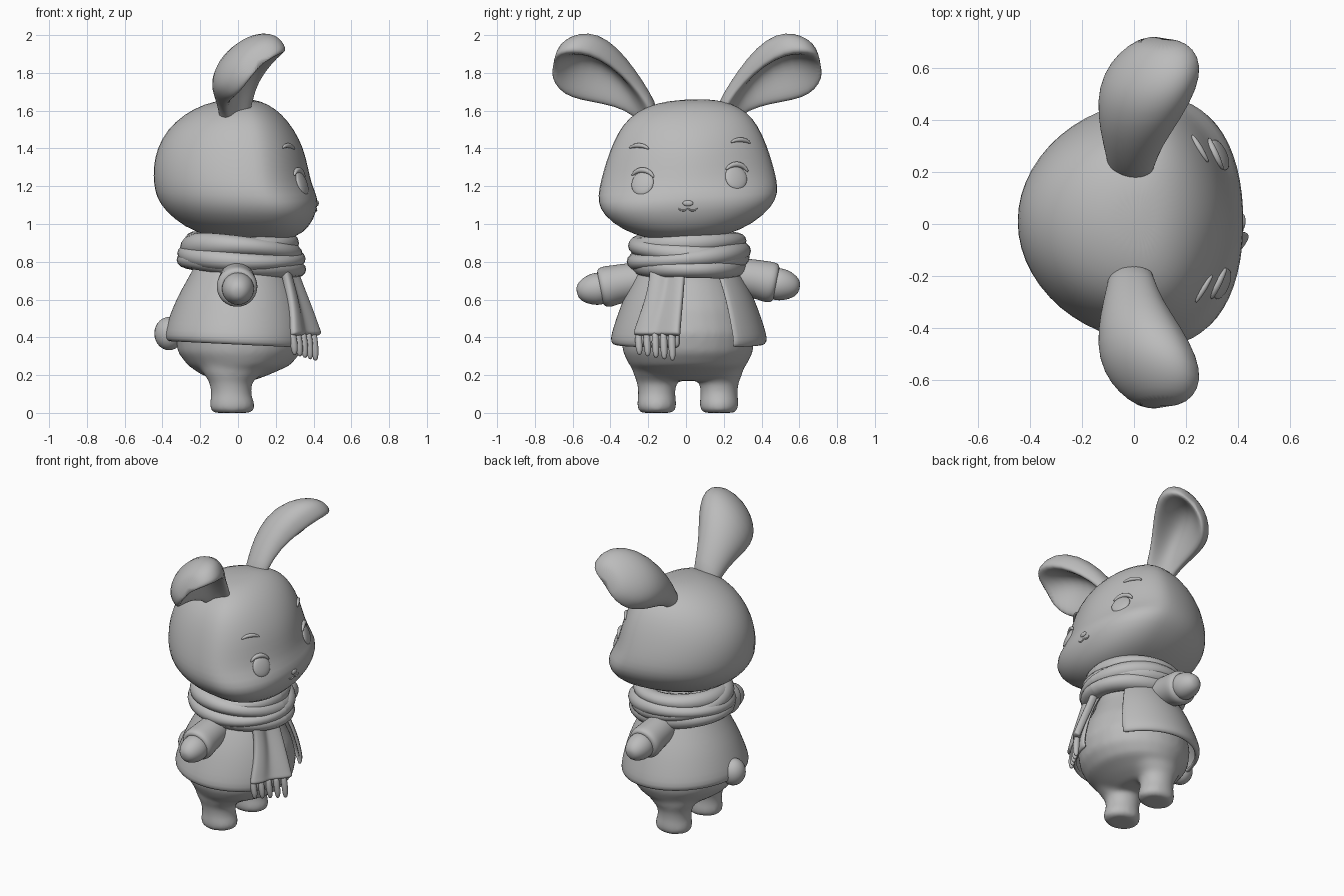
import bpy, bmesh, math
from mathutils import Vector
from mathutils.bvhtree import BVHTree

if "Cube" in bpy.data.objects:
    bpy.data.objects.remove(bpy.data.objects["Cube"])

clay = bpy.data.materials.new("clay_grey")
clay.use_nodes = True
GREY = (0.5, 0.5, 0.5, 1)
clay.diffuse_color = GREY
clay.node_tree.nodes["Principled BSDF"].inputs["Base Color"].default_value = GREY


def loft(name, rings, closed=True, caps=True, sub=1, solid=0):
    """Skin a list of equal point rings into one smooth object."""
    bm = bmesh.new()
    rows = [[bm.verts.new(p) for p in ring] for ring in rings]
    n = len(rows[0])
    for a, b in zip(rows, rows[1:]):
        for i in range(n if closed else n - 1):
            j = (i + 1) % n
            bm.faces.new((a[i], a[j], b[j], b[i]))
    if caps:
        bm.faces.new(rows[0])
        bm.faces.new(rows[-1])
    bmesh.ops.recalc_face_normals(bm, faces=bm.faces)
    me = bpy.data.meshes.new(name)
    bm.to_mesh(me)
    bm.free()
    me.materials.append(clay)
    me.polygons.foreach_set("use_smooth", [True] * len(me.polygons))
    ob = bpy.data.objects.new(name, me)
    bpy.context.collection.objects.link(ob)
    if solid:
        m = ob.modifiers.new("thickness", "SOLIDIFY")
        m.thickness, m.offset = solid, 0
    if sub:
        m = ob.modifiers.new("smooth", "SUBSURF")
        m.levels = m.render_levels = sub
    return ob


def section(z, xb, xf, ry, cy=0.01, front=2.0, mid=0.5, a0=0, a1=math.tau, n=28, tilt=0, lean=0):
    """Horizontal oval with its own back and front reach; front sets how square the front is."""
    cx, pts = xb + (xf - xb) * mid, []
    for i in range(n):
        t = a0 + (a1 - a0) * i / (n if a1 - a0 > 6.2 else n - 1)
        c, s = math.cos(t), math.sin(t)
        power = front if c > 0 else 2.0
        k = (abs(c) ** power + abs(s) ** power) ** (-1 / power)
        x, y = cx + (xf - cx if c > 0 else cx - xb) * c * k, ry * s * k
        pts.append((x, cy + y, z + tilt * y + lean * x))
    return pts


def tube(name, path, n=10, sub=1):
    """Round tube through (point, radius) stations."""
    rings = []
    for i, (p, r) in enumerate(path):
        d = Vector(path[min(i + 1, len(path) - 1)][0]) - Vector(path[max(i - 1, 0)][0])
        q = d.to_track_quat("Z", "Y")
        rings.append([Vector(p) + q @ Vector((r * math.cos(math.tau * k / n),
                      r * math.sin(math.tau * k / n), 0)) for k in range(n)])
    return loft(name, rings, sub=sub)


def ball(name, loc, scale, rot=(0, 0, 0)):
    bpy.ops.mesh.primitive_uv_sphere_add(segments=24, ring_count=14, location=loc, rotation=rot)
    ob = bpy.context.object
    ob.name, ob.scale = name, scale
    ob.data.materials.append(clay)
    bpy.ops.object.shade_smooth()
    return ob


# Head: full cheeks low down, flatter around the eyes
head = loft("head", [section(z, b, f, r, front=p, mid=0.66, tilt=0.05) for z, b, f, r, p in (
    (.91, .03, .2, .06, 2), (.93, -.15, .31, .21, 2.1), (.985, -.29, .38, .35, 2.25),
    (1.07, -.39, .42, .45, 2.3), (1.14, -.435, .425, .48, 2.15), (1.21, -.45, .392, .475, 1.8),
    (1.3, -.453, .374, .452, 1.75), (1.4, -.433, .35, .42, 1.8), (1.5, -.378, .3, .375, 1.9),
    (1.58, -.29, .235, .315, 2), (1.635, -.18, .16, .22, 2), (1.66, -.07, .08, .09, 2))])
surface = BVHTree.FromObject(head, bpy.context.evaluated_depsgraph_get())


def on_face(y, z, lift=0.0):
    p, nrm, _, _ = surface.ray_cast(Vector((1, y, z)), Vector((-1, 0, 0)))
    return p + nrm * lift, nrm


def face_line(name, pts, r):
    """Tapered stroke lying on the face."""
    last = len(pts) - 1
    return tube(name, [(on_face(y, z, r * .25)[0], r * (.3 + .7 * math.sin(math.pi * i / last)))
                       for i, (y, z) in enumerate(pts)], n=8)


# Eyes, lashes and brows
for tag, y, z, side in (("near", -.23, 1.215, -1), ("far", .265, 1.245, 1)):
    p, nrm = on_face(y, z)
    ball("eye_" + tag, p, (.062, .066, .018), nrm.to_track_quat("Z", "Y").to_euler())
    arc = [math.radians(25 + 15 * i) for i in range(9)]
    face_line("lash_" + tag, [(y + .068 * math.cos(a), z + .07 * math.sin(a)) for a in arc], .017)
    face_line("brow_" + tag, [(y + side * .02 + .06 * math.cos(a), z + .165 + .035 * math.sin(a))
                              for a in arc], .014)

# Nose and mouth
p, nrm = on_face(.01, 1.11)
ball("nose", p, (.009, .028, .015))
for tag, s in (("near", -1), ("far", 1)):
    face_line("mouth_" + tag, [(.01 + s * (.025 - .025 * math.cos(a)), 1.085 - .015 * math.sin(a))
                               for a in (0, .8, 1.6, 2.4, 3.1)], .006)

# Ears: thick spoons with domed backs and hollow fronts, mirrored
SPINE = ((-.01, .17, 1.53, .09, .065, 0), (-.01, .215, 1.61, .1, .07, .5),
         (-.005, .3, 1.71, .13, .09, 1.2), (.02, .41, 1.79, .185, .125, 1.8),
         (.05, .52, 1.835, .217, .145, 1.9), (.08, .61, 1.85, .2, .135, 1.8),
         (.1, .67, 1.86, .15, .105, 1), (.105, .705, 1.865, .085, .06, 0))
across = Vector((.74, -.12, .66)).normalized()
inward = Vector((.615, .271, -.642)).normalized()
for tag, side in (("near", -1), ("far", 1)):
    rings = []
    for x, y, z, w, th, cup in SPINE:
        ring = []
        for k in range(32):
            c, s = math.cos(math.tau * k / 32), math.sin(math.tau * k / 32)
            v = (.8 + .4 * cup) * s - cup * s ** 3 if s > 0 else s
            q = Vector((x, y, z)) + across * w * c + inward * th * v
            ring.append((q.x, side * q.y + .005, q.z))
        rings.append(ring)
    loft("ear_" + tag, rings)

# Body with legs, fused and softened
body = loft("body", [section(z, b, f, r) for z, b, f, r in (
    (.17, -.1, .08, .16), (.2, -.19, .16, .25), (.25, -.265, .275, .31), (.32, -.32, .335, .345),
    (.42, -.335, .355, .355), (.55, -.29, .325, .32), (.7, -.22, .25, .25), (.92, -.17, .2, .18))], sub=0)
legs = [loft("leg", [section(z, b, f, r, cy=.01 + s * .165) for z, b, f, r in (
    (0, -.13, .07, .085), (.012, -.15, .088, .102), (.05, -.152, .09, .106), (.1, -.142, .07, .098),
    (.16, -.152, .074, .104), (.21, -.185, .13, .126), (.3, -.21, .18, .125))], sub=0) for s in (-1, 1)]
bpy.ops.object.select_all(action="DESELECT")
for ob in legs + [body]:
    ob.select_set(True)
bpy.context.view_layer.objects.active = body
bpy.ops.object.join()
m = body.modifiers.new("fuse", "REMESH")
m.mode, m.voxel_size, m.use_smooth_shade = "VOXEL", .014, True
m = body.modifiers.new("soften", "SMOOTH")
m.factor, m.iterations = .5, 22

# Open coat, hem dipping to the front
loft("coat", [section(z, b, f, r, cy=.015, a0=.62, a1=math.tau - .12, n=36, lean=d) for z, b, f, r, d in (
    (.365, -.36, .36, .385, -.05), (.38, -.38, .372, .405, -.05), (.415, -.378, .375, .4, -.04),
    (.5, -.352, .36, .372, -.02), (.6, -.315, .33, .336, 0), (.7, -.258, .287, .285, 0),
    (.78, -.215, .24, .24, 0), (.86, -.17, .2, .19, 0))], closed=False, caps=False, solid=.025)

# Sleeves and mittens
for tag, side in (("near", -1), ("far", 1)):
    lift = .012 * side
    tube("sleeve_" + tag, [((-.005, .012 + side * y, z + lift), r) for y, z, r in (
        (.12, .73, .08), (.24, .715, .098), (.33, .702, .102), (.39, .69, .106), (.43, .68, .111),
        (.455, .675, .106), (.468, .672, .09), (.469, .672, .06))], n=20)
    tube("hand_" + tag, [((.0, .012 + side * y, z + lift), r) for y, z, r in (
        (.42, .675, .08), (.475, .67, .09), (.515, .664, .083), (.55, .657, .068),
        (.577, .651, .047), (.59, .648, .02))], n=16)


# Scarf wraps: overlapping leaning folds
def wrap(name, z, rx, ry, thick, tall, lean_x, lean_y):
    rings = []
    for i in range(40):
        a = math.tau * i / 40
        c, s = math.cos(a), math.sin(a)
        ring = []
        for k in range(14):
            u, v = math.cos(math.tau * k / 14), math.sin(math.tau * k / 14)
            ring.append((.018 + (rx + thick * u) * c, .015 + (ry + thick * u) * s,
                         z + lean_x * c + lean_y * s + tall * v * (1 + .15 * math.sin(2 * a + z * 30))))
        rings.append(ring)
    return loft(name, rings + rings[:1], caps=False, sub=0)


for i, spec in enumerate(((.9, .25, .25, .055, .05, -.002, .012), (.855, .265, .262, .06, .056, -.02, -.03),
                          (.83, .276, .265, .064, .05, -.015, .028), (.785, .283, .245, .06, .054, -.025, -.004),
                          (.87, .19, .19, .08, .07, 0, 0))):
    wrap("scarf_fold_%d" % (i + 1), *spec)

# Hanging scarf end with fringe
rows = []
for z, ya, yb, xa, xb in ((.8, -.19, .0, .22, .28), (.72, -.185, -.005, .245, .302),
                          (.6, -.21, -.015, .27, .352), (.49, -.25, -.025, .28, .396),
                          (.43, -.27, -.03, .28, .418), (.41, -.275, -.03, .285, .428)):
    rows.append([(xa + (xb - xa) * t + .012 * math.sin(t * 9), ya + (yb - ya) * t, z)
                 for t in [k / 8 for k in range(9)]])
loft("scarf_end", rows, closed=False, caps=False, sub=2, solid=.045)
for i in range(5):
    t = i / 4
    x, y = .285 + .11 * t, -.25 + .175 * t
    low = .31 - .03 * t
    tube("fringe_%d" % (i + 1), [((x, y, .44), .02), ((x + .01, y, .37), .022),
                                ((x + .015, y + .004, low + .02), .02), ((x + .015, y + .004, low - .005), .01)])

# Tail
ball("tail", (-.365, .01, .42), (.078, .08, .088))
